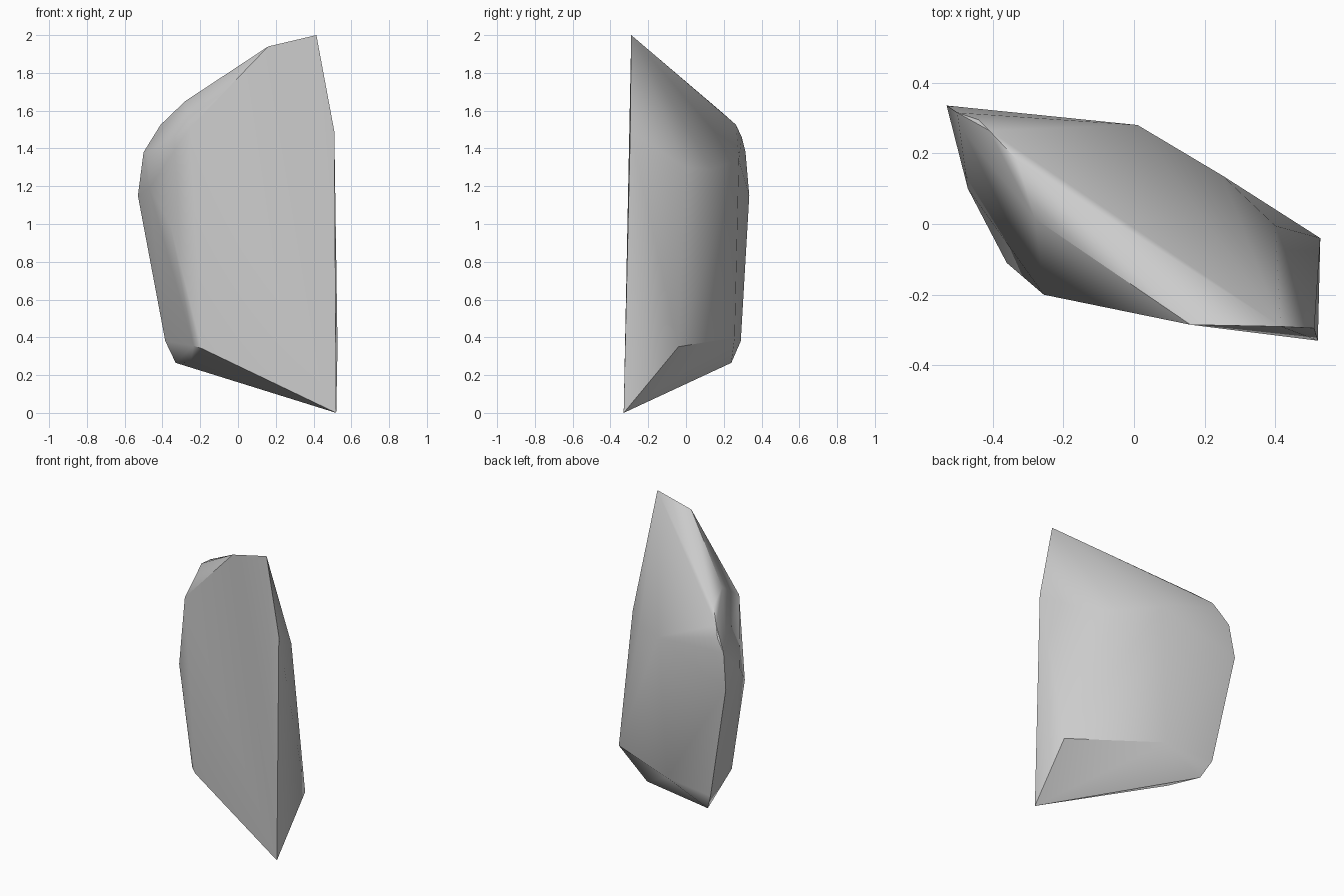
import bpy
import bmesh
import math

cube = bpy.data.objects.get("Cube")
if cube:
    bpy.data.objects.remove(cube, do_unlink=True)

# Stone colour
stone = bpy.data.materials.new("pale_grey_stone")
stone.use_nodes = True
colour = (0.6, 0.6, 0.6, 1)
stone.diffuse_color = colour
stone.node_tree.nodes["Principled BSDF"].inputs["Base Color"].default_value = colour

# Corners of the chipped boulder, grouped by side
crest = [(0.415, -0.29, 2.0), (0.16, -0.285, 1.94), (-0.28, 0.015, 1.65),
         (-0.33, 0.18, 1.6), (-0.41, 0.265, 1.525), (-0.44, 0.295, 1.46)]
front_rim = [(-0.255, -0.20, 1.51), (-0.36, -0.11, 1.0), (-0.235, -0.15, 0.355),
             (-0.19, -0.185, 0.34), (0.51, -0.295, 1.49)]
right_edge = [(-0.50, 0.315, 1.38), (-0.48, 0.26, 1.38), (-0.53, 0.335, 1.15),
              (-0.47, 0.10, 1.19), (-0.385, 0.29, 0.38)]
back_shoulder = [(0.01, 0.28, 1.34), (0.25, 0.137, 1.29), (0.40, -0.005, 1.3)]
back_hip = [(-0.04, 0.258, 0.40)]
foot = [(0.527, -0.04, 0.35), (0.52, -0.33, 0.0),
        (-0.33, 0.24, 0.265), (-0.25, 0.035, 0.27)]

# Wrap the corners in a solid skin
bm = bmesh.new()
for corner in crest + front_rim + right_edge + back_shoulder + back_hip + foot:
    bm.verts.new(corner)
bmesh.ops.convex_hull(bm, input=bm.verts)
loose = [v for v in bm.verts if not v.link_faces]
bmesh.ops.delete(bm, geom=loose, context='VERTS')
bmesh.ops.recalc_face_normals(bm, faces=bm.faces)

mesh = bpy.data.meshes.new("boulder")
bm.to_mesh(mesh)
bm.free()
mesh.materials.append(stone)
boulder = bpy.data.objects.new("boulder", mesh)
bpy.context.collection.objects.link(boulder)

# Soft facets with crisp breaks, led by the large faces
mesh.shade_smooth()
mesh.set_sharp_from_angle(angle=math.radians(32))
weighted = boulder.modifiers.new("broad_facets", 'WEIGHTED_NORMAL')
weighted.keep_sharp = True
weighted.weight = 50
